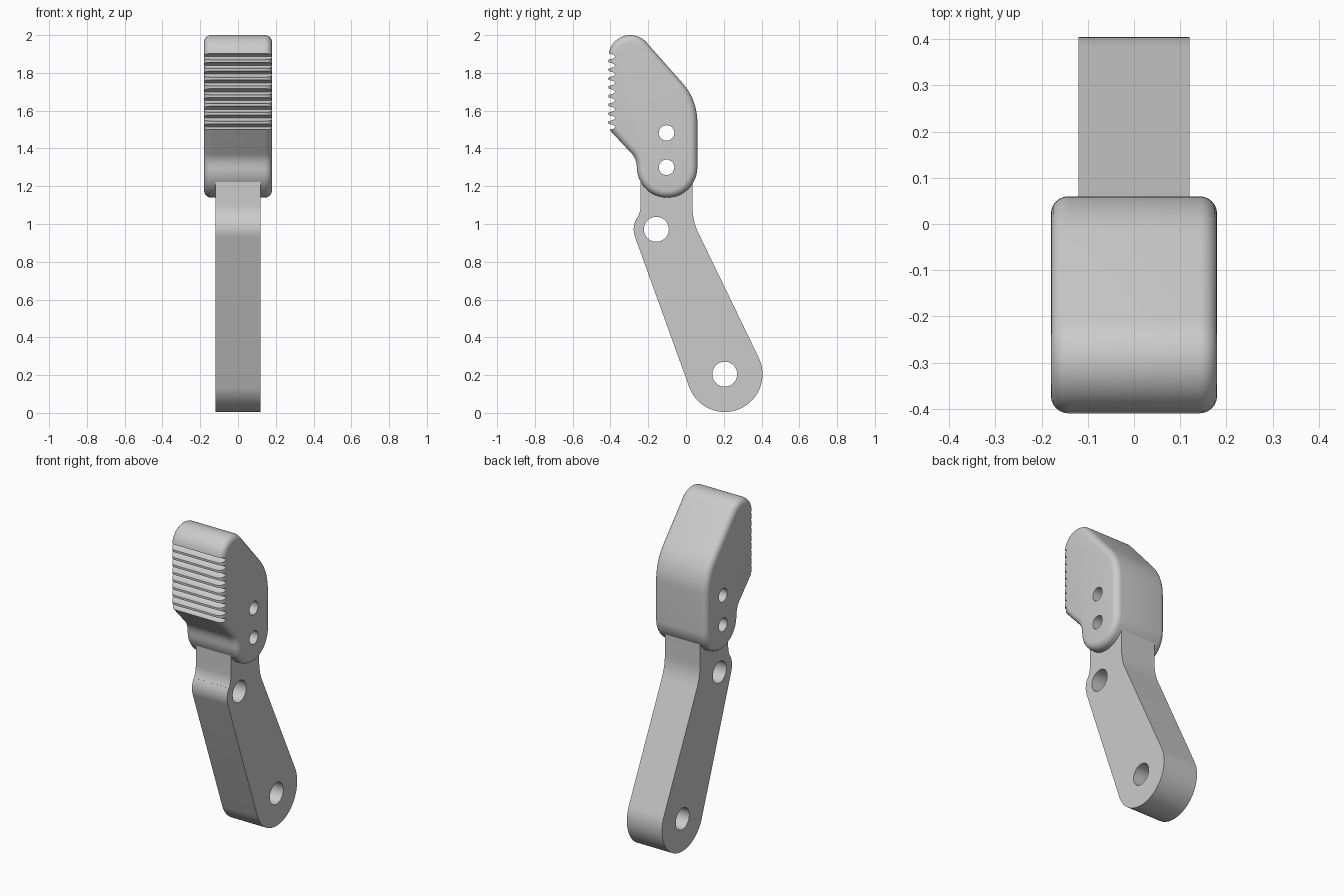
import bpy, bmesh, math

if "Cube" in bpy.data.objects:
    bpy.data.objects.remove(bpy.data.objects["Cube"])

grey = bpy.data.materials.new("plain grey")
grey.diffuse_color = (0.6, 0.6, 0.6, 1)
grey.use_nodes = True
grey.node_tree.nodes["Principled BSDF"].inputs["Base Color"].default_value = grey.diffuse_color


def arc(cy, cz, r, a0, a1, n):
    """Points on an arc in the side plane, angles in degrees."""
    angles = [math.radians(a0 + (a1 - a0) * i / n) for i in range(n + 1)]
    return [(cy + r * math.cos(a), cz + r * math.sin(a)) for a in angles]


def add_prism(bm, profile, half):
    """Extrude a (y, z) profile symmetrically across x."""
    base = bm.faces.new([bm.verts.new((-half, y, z)) for y, z in profile])
    out = bmesh.ops.extrude_face_region(bm, geom=[base])
    for v in out["geom"]:
        if isinstance(v, bmesh.types.BMVert):
            v.co.x = half


def make_object(name, profiles, half):
    bm = bmesh.new()
    for p in profiles:
        add_prism(bm, p, half)
    bmesh.ops.recalc_face_normals(bm, faces=bm.faces)
    mesh = bpy.data.meshes.new(name)
    bm.to_mesh(mesh)
    bm.free()
    mesh.materials.append(grey)
    obj = bpy.data.objects.new(name, mesh)
    bpy.context.collection.objects.link(obj)
    return obj


def apply(obj, mod):
    bpy.context.view_layer.objects.active = obj
    bpy.ops.object.modifier_apply(modifier=mod.name)


def cut(obj, profiles):
    cutter = make_object("cutter", profiles, 0.5)
    cutter.hide_render = True
    mod = obj.modifiers.new("cut", 'BOOLEAN')
    mod.operation, mod.solver, mod.object = 'DIFFERENCE', 'EXACT', cutter
    apply(obj, mod)
    bpy.data.objects.remove(cutter)


def smooth(obj):
    bpy.ops.object.select_all(action='DESELECT')
    obj.select_set(True)
    bpy.context.view_layer.objects.active = obj
    bpy.ops.object.shade_smooth_by_angle(angle=math.radians(30))


def hole(cy, cz, r):
    return arc(cy, cz, r, 0, 352.5, 47)


# Lever arm: round foot, bulge around the pivot hole, neck running into the pad
arm_profile = (
    arc(0.205, 0.205, 0.2, 25, -160, 40)
    + arc(-0.157, 0.972, 0.12, 200, 150, 12)
    + arc(-0.38, 1.101, 0.14, -30, 0, 8)
    + [(-0.24, 1.24), (0.035, 1.24)]
    + arc(0.335, 1.085, 0.3, 180, 205, 10)
)
arm = make_object("lever_arm", [arm_profile], 0.12)
cut(arm, [hole(0.205, 0.205, 0.066), hole(-0.157, 0.972, 0.066)])
smooth(arm)

# Pad: rounded block with a sloped back
pad_profile = (
    arc(-0.295, 1.885, 0.115, 180, 42, 24)
    + arc(-0.25, 1.54, 0.31, 42, 0, 14)
    + arc(-0.1, 1.3, 0.16, 0, -180, 36)
    + [(-0.263, 1.325), (-0.27, 1.347), (-0.283, 1.368), (-0.4, 1.493), (-0.41, 1.51)]
)
pad = make_object("grip_pad", [pad_profile], 0.18)
bevel = pad.modifiers.new("rounding", 'BEVEL')
bevel.width, bevel.segments = 0.038, 6
bevel.limit_method, bevel.angle_limit = 'ANGLE', math.radians(60)
apply(pad, bevel)

# Two pin holes and a row of grip grooves on the front
grooves = []
for i in range(9):
    z = 1.886 - 0.0465 * i
    grooves.append([(-0.43, z + 0.022), (-0.385, z + 0.010), (-0.373, z),
                    (-0.385, z - 0.010), (-0.43, z - 0.022)])
cut(pad, [hole(-0.103, 1.482, 0.041), hole(-0.103, 1.3, 0.041)] + grooves)
smooth(pad)
